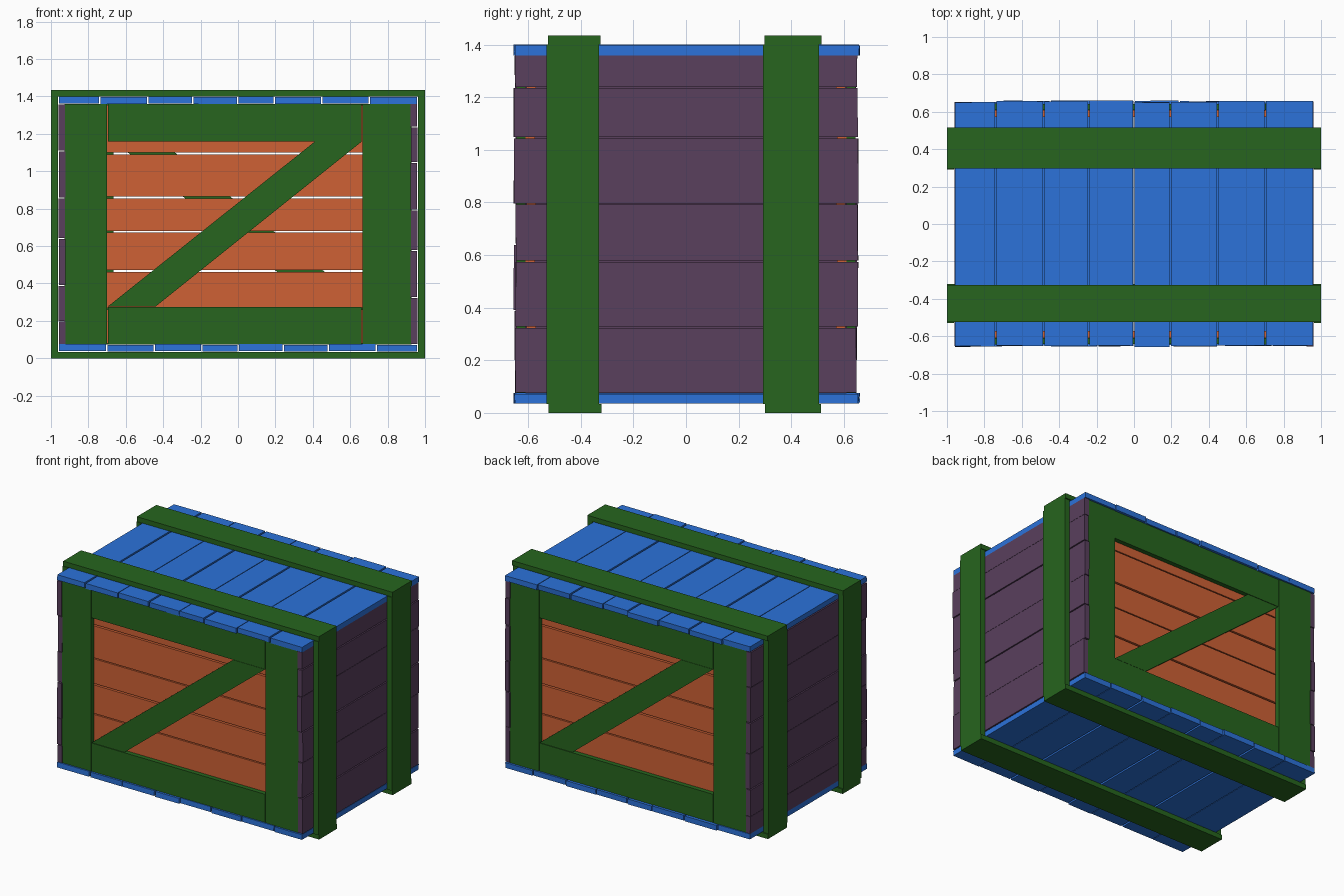
import bpy, bmesh, random
from mathutils import Matrix

if "Cube" in bpy.data.objects:
    bpy.data.objects.remove(bpy.data.objects["Cube"])

random.seed(4)
HALF_TURN = Matrix.Rotation(3.14159265, 4, 'Z')
FLIP = Matrix.Translation((0, 0, 1.435)) @ Matrix.Rotation(3.14159265, 4, 'Y')


def material(name, rgb):
    m = bpy.data.materials.new(name)
    m.diffuse_color = (*rgb, 1)
    m.use_nodes = True
    m.node_tree.nodes["Principled BSDF"].inputs["Base Color"].default_value = m.diffuse_color
    return m


GREEN = material("green", (0.02, 0.13, 0.013))
BLUE = material("blue", (0.025, 0.17, 0.70))
PURPLE = material("purple", (0.10, 0.05, 0.11))
ORANGE = material("orange", (0.62, 0.12, 0.035))


def board(bm, xr, yr, zr, wobble=(0, 0, 0)):
    """Box between bounds, each corner nudged a little for a hand-sawn look."""
    r = [random.uniform(-1, 1) for _ in range(2)]
    verts = bmesh.ops.create_cube(bm, size=1)["verts"]
    for v in verts:
        s = [int(c > 0) for c in v.co]
        for i, rng in enumerate((xr, yr, zr)):
            v.co[i] = rng[s[i]] + wobble[i] * (r[s[i]] + random.uniform(-.3, .3))


def prism(bm, pts, y0, y1):
    """Profile in the xz plane pushed along y."""
    f = bm.faces.new([bm.verts.new((x, y0, z)) for x, z in pts])
    ext = bmesh.ops.extrude_face_region(bm, geom=[f])
    for g in ext["geom"]:
        if isinstance(g, bmesh.types.BMVert):
            g.co.y = y1
    bmesh.ops.recalc_face_normals(bm, faces=bm.faces)


def finish(name, bm, mat, transform=None):
    if transform is not None:
        bmesh.ops.transform(bm, matrix=transform, verts=bm.verts)
    me = bpy.data.meshes.new(name)
    bm.to_mesh(me)
    bm.free()
    me.materials.append(mat)
    bpy.context.collection.objects.link(bpy.data.objects.new(name, me))


def spans(edges, gap):
    return [(a + gap / 2, b - gap / 2) for a, b in zip(edges, edges[1:])]


# lid and floor planks
lid_edges = [-.96, -.74, -.482, -.243, -.001, .193, .447, .703, .96]
for name, xf in (("lid_planks", None), ("floor_planks", FLIP)):
    bm = bmesh.new()
    for i, xr in enumerate(spans(lid_edges, .008)):
        top = 1.40 - .004 * (i % 2)
        board(bm, xr, (-.652, .655), (top - .037, top), (0, .005, 0))
    finish(name, bm, BLUE, xf)

# side wall planks
wall_edges = [.075, .326, .577, .794, 1.046, 1.237, 1.362]
for name, xf in (("right_wall_planks", None), ("left_wall_planks", FLIP)):
    bm = bmesh.new()
    for i, zr in enumerate(spans(wall_edges, .005)):
        x = .96 - .004 * (i % 2)
        board(bm, (x - .035, x), (-.650, .650), zr, (0, .005, 0))
    finish(name, bm, PURPLE, xf)

# end panels with their Z-shaped frames
panel_edges = [.075, .265, .467, .677, .860, 1.095, 1.36]
for side, xf in (("front", None), ("back", HALF_TURN)):
    bm = bmesh.new()
    for i, zr in enumerate(spans(panel_edges, .009)):
        y = -.61 + .003 * (i % 2)
        board(bm, (-.922, .922), (y, y + .036), zr)
    finish(side + "_panel_planks", bm, ORANGE, xf)

    bm = bmesh.new()
    y0, y1 = -.645, -.61
    board(bm, (-.927, -.70), (y0, y1), (.075, 1.36))
    board(bm, (.665, .925), (y0, y1), (.075, 1.36))
    board(bm, (-.696, .661), (y0 + .003, y1), (1.16, 1.36))
    board(bm, (-.696, .661), (y0 + .003, y1), (.075, .275))
    prism(bm, [(-.696, .277), (-.44, .277), (.661, 1.158), (.41, 1.158)], y0 + .004, y1)
    finish(side + "_frame", bm, GREEN, xf)

# straps wrapped around the crate
for name, top, low, up in (
        ("front_strap", (-.525, -.325), (-.522, -.322), (-.53, -.33)),
        ("back_strap", (.298, .515), (.30, .513), (.292, .506))):
    bm = bmesh.new()
    board(bm, (-1, 1), top, (1.401, 1.435))
    board(bm, (-1, 1), low, (0, .034))
    for xr in ((-1, -.962), (.962, 1)):
        board(bm, xr, up, (.034, 1.401))
    finish(name, bm, GREEN)
